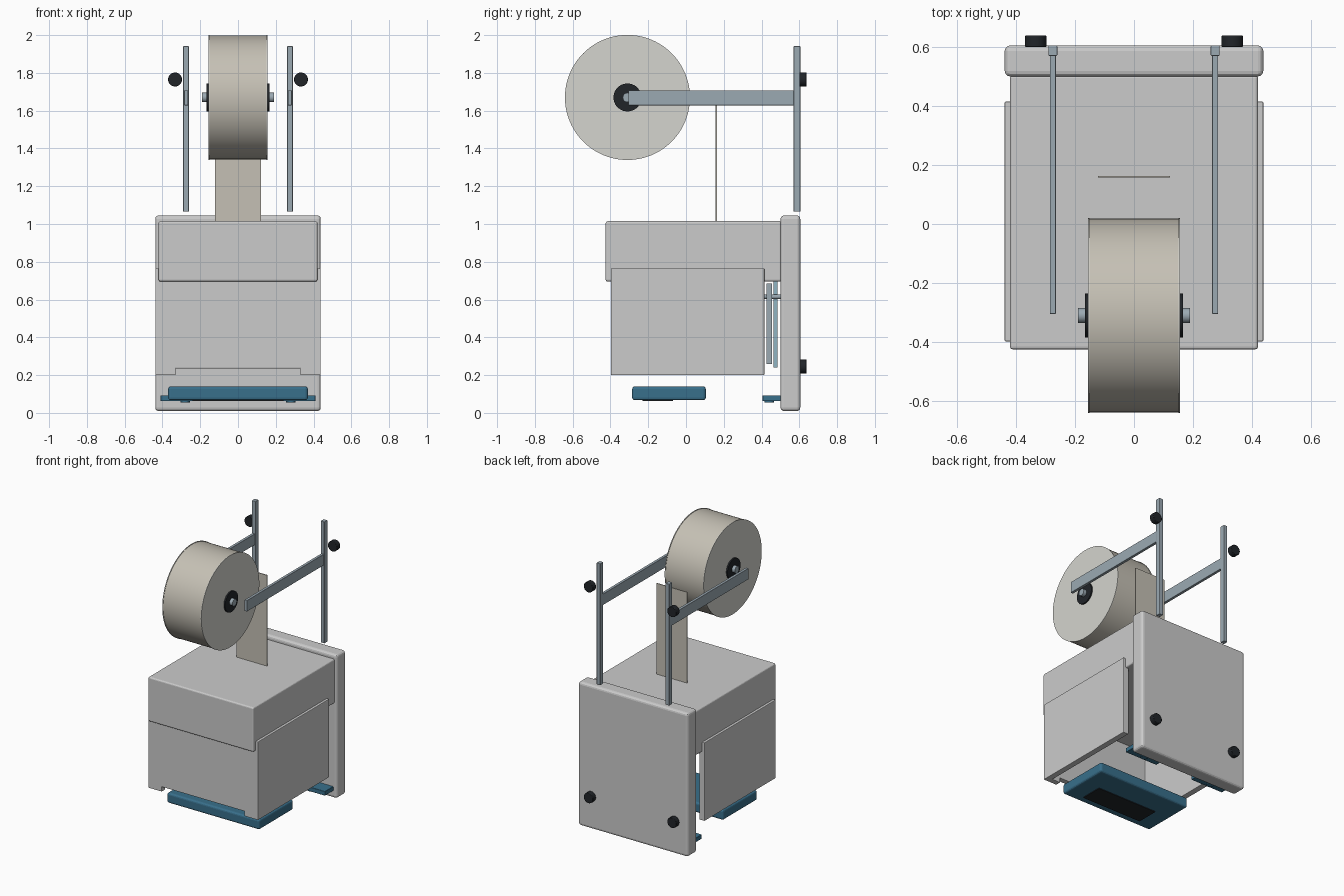
import bpy, bmesh, math

if "Cube" in bpy.data.objects:
    bpy.data.objects.remove(bpy.data.objects["Cube"])


def material(name, rgb):
    m = bpy.data.materials.new(name)
    m.diffuse_color = (*rgb, 1)
    m.use_nodes = True
    m.node_tree.nodes["Principled BSDF"].inputs["Base Color"].default_value = m.diffuse_color
    return m


BLUE = material("blue_plastic", (0.04, 0.16, 0.26))
STEEL = material("steel", (0.33, 0.40, 0.45))
BLACK = material("black_plastic", (0.015, 0.018, 0.022))
FILM = material("film", (0.56, 0.53, 0.46))
PAPER = material("roll_side", (0.66, 0.66, 0.62))
GLASS = material("pale_blue", (0.28, 0.46, 0.55))


def finish(name, bm, mat=None, bevel=0, segments=3):
    bmesh.ops.recalc_face_normals(bm, faces=bm.faces)
    me = bpy.data.meshes.new(name)
    bm.to_mesh(me)
    bm.free()
    ob = bpy.data.objects.new(name, me)
    bpy.context.collection.objects.link(ob)
    if mat:
        me.materials.append(mat)
    if bevel:
        b = ob.modifiers.new("Bevel", 'BEVEL')
        b.width, b.segments = bevel, segments
        b.limit_method = 'ANGLE'
    return ob


def box(name, x, y, z, mat=None, bevel=0):
    bm = bmesh.new()
    bmesh.ops.create_cube(bm, size=1)
    for v in bm.verts:
        v.co = [(a + b) / 2 + c * (b - a) for (a, b), c in zip((x, y, z), v.co)]
    return finish(name, bm, mat, bevel)


def cylinder(name, centre, radius, length, axis, mat, sides=48, bevel=0):
    bm = bmesh.new()
    bmesh.ops.create_cone(bm, cap_ends=True, segments=sides,
                          radius1=radius, radius2=radius, depth=length)
    ob = finish(name, bm, mat, bevel, 2)
    ob.location = centre
    ob.rotation_euler = (0, math.pi / 2, 0) if axis == 'X' else (math.pi / 2, 0, 0) if axis == 'Y' else (0, 0, 0)
    bpy.ops.object.select_all(action='DESELECT')
    ob.select_set(True)
    bpy.context.view_layer.objects.active = ob
    bpy.ops.object.shade_smooth_by_angle(angle=math.radians(35))
    return ob


# Cabinet: rear panel and upper housing
box("rear_panel", (-0.438, 0.438), (0.50, 0.605), (0.01, 1.045), bevel=0.018)
box("upper_housing", (-0.42, 0.42), (-0.425, 0.505), (0.695, 1.015), bevel=0.01)

# Lower cover: U-shaped wall open at the back and bottom, notched at the front
plan = [(-0.438, 0.415), (-0.438, -0.398), (0.438, -0.398), (0.438, 0.415),
        (0.395, 0.415), (0.395, -0.358), (-0.395, -0.358), (-0.395, 0.415)]
bm = bmesh.new()
face = bm.faces.new([bm.verts.new((x, y, 0.2)) for x, y in plan])
top = bmesh.ops.extrude_face_region(bm, geom=[face])["geom"]
for v in top:
    if isinstance(v, bmesh.types.BMVert):
        v.co.z = 0.765
cover = finish("lower_cover", bm)
cutter = box("notch_cutter", (-0.33, 0.33), (-0.5, -0.3), (0.1, 0.235))
cutter.hide_render = True
cutter.hide_set(True)
cut = cover.modifiers.new("Notch", 'BOOLEAN')
cut.operation, cut.object, cut.solver = 'DIFFERENCE', cutter, 'EXACT'
bev = cover.modifiers.new("Bevel", 'BEVEL')
bev.width, bev.segments, bev.limit_method = 0.004, 2, 'ANGLE'

# Tray under the cabinet with a recessed-looking dark plate below
box("tray", (-0.37, 0.37), (-0.285, 0.105), (0.067, 0.14), BLUE, 0.014)
box("tray_base_plate", (-0.24, 0.24), (-0.23, -0.07), (0.062, 0.075), BLACK)

# Sealing plates between cover and rear panel
box("front_seal_plate", (-0.3, 0.3), (0.425, 0.455), (0.26, 0.685), STEEL)
box("rear_seal_plate", (-0.25, 0.25), (0.462, 0.484), (0.24, 0.70), GLASS)

# Film roll on its spindle
RY, RZ = -0.31, 1.67
cylinder("film_roll", (0, RY, RZ), 0.328, 0.304, 'X', FILM, 96)
cylinder("spindle", (0, RY, RZ), 0.025, 0.38, 'X', STEEL, 32)

for s, side in ((-1, "left"), (1, "right")):
    def span(a, b):
        return tuple(sorted((s * a, s * b)))
    # Roll ends and hubs
    cylinder(side + "_roll_side", (s * 0.153, RY, RZ), 0.331, 0.005, 'X', PAPER, 96)
    cylinder(side + "_hub", (s * 0.16, RY, RZ), 0.074, 0.012, 'X', BLACK)
    # Uprights and arms
    box(side + "_upright", span(0.26, 0.29), (0.57, 0.605), (1.065, 1.942), STEEL, 0.003)
    box(side + "_arm", span(0.265, 0.285), (-0.305, 0.575), (1.628, 1.708), STEEL, 0.002)
    # Clamp knobs
    for z, level in ((1.765, "upper"), (0.245, "lower")):
        cylinder(f"{side}_{level}_knob", (s * 0.333, 0.619, z), 0.037, 0.038, 'Y', BLACK, 32, 0.003)
    # Blue feet with round pads, and the seal guide pin
    box(side + "_foot_bracket", span(0.15, 0.41), (0.405, 0.505), (0.062, 0.093), BLUE, 0.003)
    cylinder(side + "_foot_pad", (s * 0.28, 0.44, 0.062), 0.025, 0.014, 'Z', BLUE, 24)
    cylinder(side + "_guide_pin", (s * 0.27, 0.455, 0.615), 0.012, 0.1, 'Y', STEEL, 24)

# Film web hanging into the housing
box("film_web", (-0.122, 0.122), (0.157, 0.163), (1.01, 1.67), FILM)
